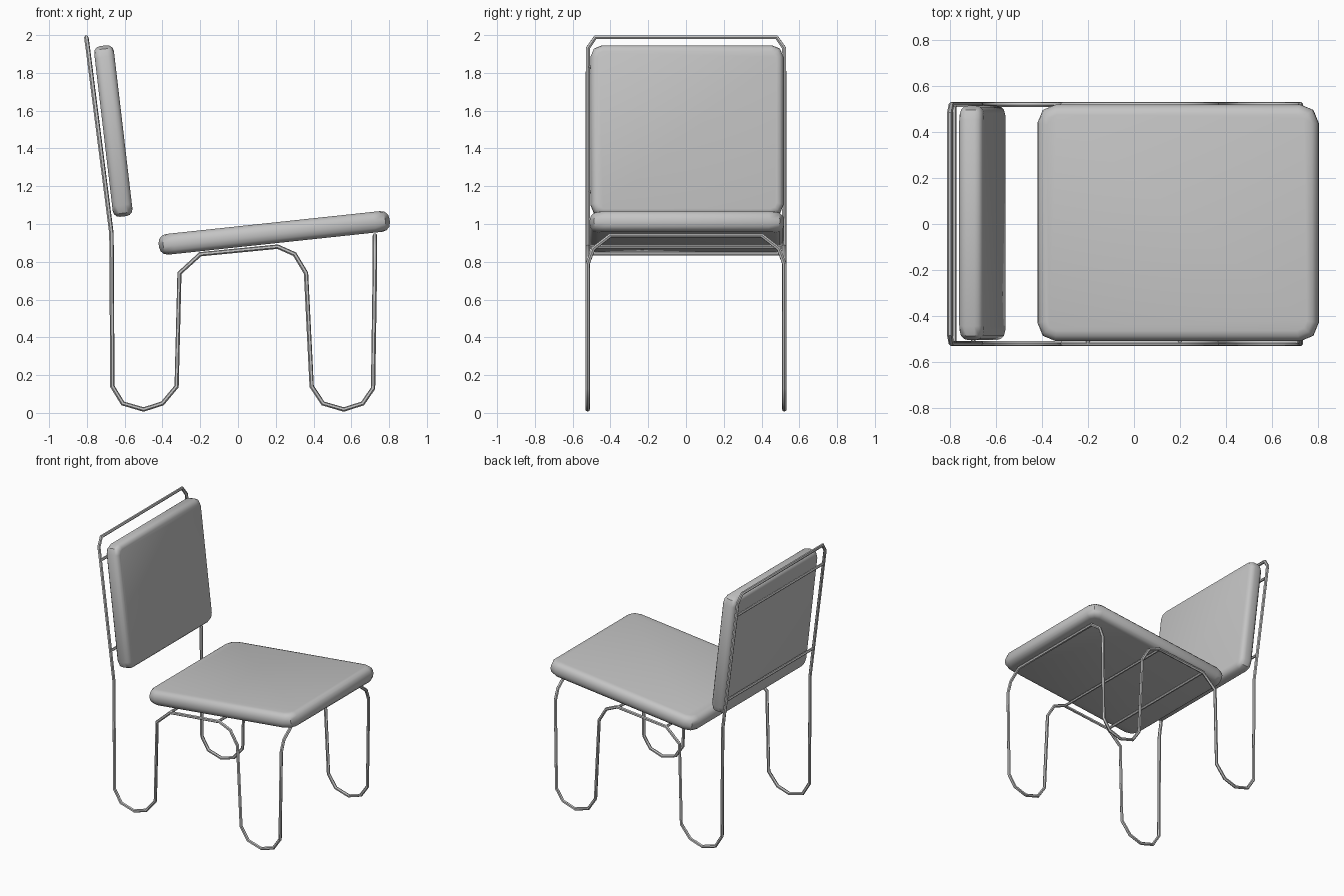
import bpy, bmesh, math
from mathutils import Matrix

if "Cube" in bpy.data.objects:
    bpy.data.objects.remove(bpy.data.objects["Cube"], do_unlink=True)

grey = bpy.data.materials.new("plain grey")
grey.use_nodes = True
colour = (0.55, 0.55, 0.55, 1)
grey.diffuse_color = colour
grey.node_tree.nodes["Principled BSDF"].inputs["Base Color"].default_value = colour


def finish(obj, angle):
    bpy.ops.object.select_all(action='DESELECT')
    obj.select_set(True)
    bpy.context.view_layer.objects.active = obj
    if obj.type == 'CURVE':
        bpy.ops.object.convert(target='MESH')
        obj = bpy.context.object
    bpy.ops.object.shade_smooth_by_angle(angle=math.radians(angle))


def tube(name, points, closed=False, radius=0.012):
    curve = bpy.data.curves.new(name, 'CURVE')
    curve.dimensions = '3D'
    curve.bevel_depth = radius
    curve.bevel_resolution = 1
    curve.use_fill_caps = True
    spline = curve.splines.new('POLY')
    spline.points.add(len(points) - 1)
    for p, co in zip(spline.points, points):
        p.co = (*co, 1)
    spline.use_cyclic_u = closed
    curve.materials.append(grey)
    obj = bpy.data.objects.new(name, curve)
    bpy.context.collection.objects.link(obj)
    finish(obj, 40)


def cushion(name, size, centre, tilt, corner, edge):
    """Padded slab: corners of the plan are cut first, then the rims are rounded."""
    bm = bmesh.new()
    bmesh.ops.create_cube(bm, size=1, matrix=Matrix.Diagonal((*size, 1)))
    upright = [e for e in bm.edges if abs(e.verts[0].co.z - e.verts[1].co.z) > 0.01]
    bmesh.ops.bevel(bm, geom=upright, offset=corner, segments=2, profile=0.5, affect='EDGES')
    rims = [e for e in bm.edges if abs(e.verts[0].co.z - e.verts[1].co.z) < 0.001]
    bmesh.ops.bevel(bm, geom=rims, offset=edge, segments=3, profile=0.5, affect='EDGES')
    mesh = bpy.data.meshes.new(name)
    bm.to_mesh(mesh)
    bm.free()
    mesh.materials.append(grey)
    obj = bpy.data.objects.new(name, mesh)
    obj.location = centre
    obj.rotation_euler = (0, math.radians(tilt), 0)
    bpy.context.collection.objects.link(obj)
    finish(obj, 35)


# Bent frame: one side from the top corner down to the front rail, mirrored to a loop
HALF = 0.52
side_profile = [
    (-0.795, 1.93), (-0.67, 0.95), (-0.665, 0.14), (-0.61, 0.05), (-0.5, 0.018),
    (-0.4, 0.05), (-0.325, 0.14), (-0.31, 0.74), (-0.2, 0.84), (0.21, 0.88),
    (0.3, 0.84), (0.36, 0.74), (0.39, 0.14), (0.45, 0.05), (0.56, 0.018),
    (0.66, 0.05), (0.715, 0.13), (0.725, 0.79),
]
half_loop = [(-0.803, -0.48, 1.988)]
half_loop += [(x, -HALF, z) for x, z in side_profile]
half_loop += [(0.725, -0.49, 0.87), (0.725, -0.4, 0.94)]
other_half = [(x, -y, z) for x, y, z in reversed(half_loop)]
tube("frame", half_loop + other_half, closed=True)

# Cross rails under the seat and behind the backrest
rails = {
    "seat_rail_rear": (-0.2, 0.842), "seat_rail_front": (0.2, 0.88),
    "back_rail_lower": (-0.7, 1.17), "back_rail_upper": (-0.783, 1.83),
}
for name, (x, z) in rails.items():
    tube(name, [(x, -HALF, z), (x, HALF, z)], radius=0.01)

# Cushions
cushion("seat", (1.23, 1.03, 0.11), (0.192, 0.005, 0.953), -6.1, 0.08, 0.045)
cushion("backrest", (0.91, 1.02, 0.105), (-0.66, 0.005, 1.492), 90 - 6.7 - 180, 0.06, 0.035)
